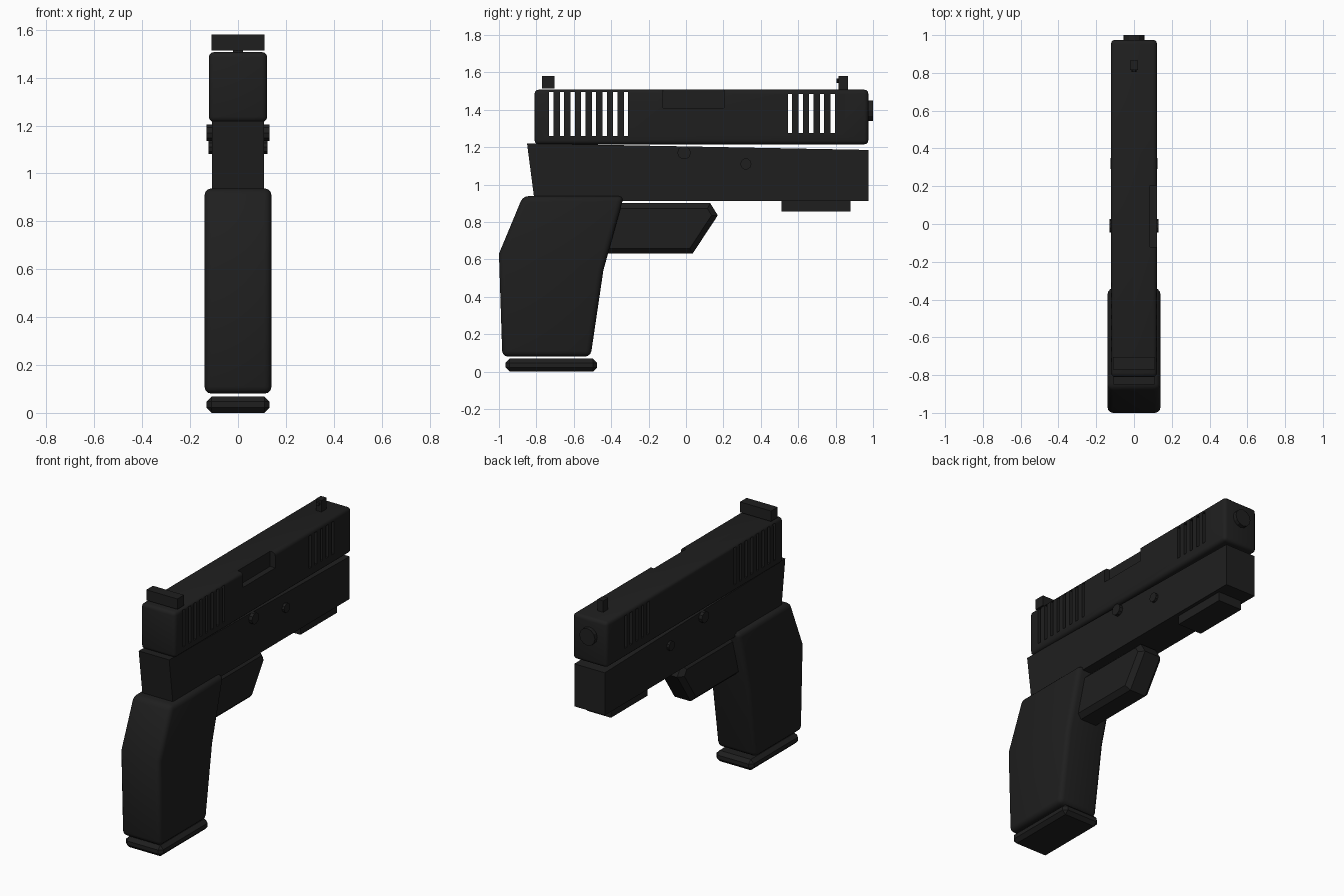
import bpy, bmesh, math
from mathutils import Matrix, Vector

if "Cube" in bpy.data.objects:
    bpy.data.objects.remove(bpy.data.objects["Cube"])

black = bpy.data.materials.new("matte_black")
black.diffuse_color = (0.0135, 0.0135, 0.0135, 1)
black.use_nodes = True
black.node_tree.nodes["Principled BSDF"].inputs["Base Color"].default_value = black.diffuse_color


def finish(name, bm, bevel=0.0, segments=1):
    """Turn a bmesh into an object, with an optional applied bevel."""
    bmesh.ops.recalc_face_normals(bm, faces=bm.faces)
    me = bpy.data.meshes.new(name)
    bm.to_mesh(me)
    bm.free()
    me.materials.append(black)
    ob = bpy.data.objects.new(name, me)
    bpy.context.collection.objects.link(ob)
    if bevel:
        mod = ob.modifiers.new("bevel", 'BEVEL')
        mod.width = bevel
        mod.segments = segments
        mod.limit_method = 'ANGLE'
        mod.angle_limit = math.radians(40)
        apply(ob)
    return ob


def select(ob):
    bpy.ops.object.select_all(action='DESELECT')
    ob.select_set(True)
    bpy.context.view_layer.objects.active = ob


def apply(ob):
    select(ob)
    for mod in list(ob.modifiers):
        bpy.ops.object.modifier_apply(modifier=mod.name)


def smooth(ob):
    select(ob)
    bpy.ops.object.shade_smooth_by_angle(angle=math.radians(35))


def add_box(bm, x0, x1, y0, y1, z0, z1):
    size = Matrix.Diagonal((x1 - x0, y1 - y0, z1 - z0, 1))
    mid = Matrix.Translation(((x0 + x1) / 2, (y0 + y1) / 2, (z0 + z1) / 2))
    bmesh.ops.create_cube(bm, size=1, matrix=mid @ size)


def box(name, half, y0, y1, z0, z1, **kw):
    bm = bmesh.new()
    add_box(bm, -half, half, y0, y1, z0, z1)
    return finish(name, bm, **kw)


def extrude(name, half, profile, chamfer=0.0, **kw):
    """Side profile (y, z) extruded across x; chamfer trims the side rims."""
    bm = bmesh.new()
    face = bm.faces.new([bm.verts.new((-half, y, z)) for y, z in profile])
    ext = bmesh.ops.extrude_face_region(bm, geom=[face])
    verts = [g for g in ext["geom"] if isinstance(g, bmesh.types.BMVert)]
    bmesh.ops.translate(bm, verts=verts, vec=(2 * half, 0, 0))
    if chamfer:
        rims = [e for e in bm.edges
                if abs(e.verts[0].co.x - e.verts[1].co.x) < 1e-6]
        bmesh.ops.bevel(bm, geom=rims, offset=chamfer, segments=1,
                        affect='EDGES', profile=0.5)
    return finish(name, bm, **kw)


def cylinder(name, axis, centre, radius, length, sides):
    bm = bmesh.new()
    rot = Vector((0, 0, 1)).rotation_difference(Vector(axis)).to_matrix().to_4x4()
    bmesh.ops.create_cone(bm, cap_ends=True, segments=sides, radius1=radius,
                          radius2=radius, depth=length,
                          matrix=Matrix.Translation(centre) @ rot)
    return finish(name, bm)


# Slide with rounded edges, grip slots cut through and a side port notch
slide = box("slide", 0.122, -0.81, 0.975, 1.215, 1.507, bevel=0.022, segments=3)
bm = bmesh.new()
for start, count, z0, z1 in ((-0.72, 8, 1.26, 1.495), (0.556, 5, 1.275, 1.483)):
    for i in range(count):
        y = start + i * 0.057
        add_box(bm, -0.3, 0.3, y - 0.0115, y + 0.0115, z0, z1)
add_box(bm, 0.085, 0.3, -0.123, 0.203, 1.41, 1.7)
cutter = finish("slide_cutter", bm)
cutter.hide_render = True
cut = slide.modifiers.new("cut", 'BOOLEAN')
cut.operation = 'DIFFERENCE'
cut.solver = 'EXACT'
cut.object = cutter
apply(slide)
bpy.data.objects.remove(cutter)
smooth(slide)

# Frame under the slide and accessory rail
extrude("frame", 0.108, [(-0.85, 1.22), (0.975, 1.185), (0.975, 0.913), (-0.81, 0.913)])
box("rail", 0.085, 0.51, 0.88, 0.855, 0.92)

# Grip and base plate
grip = extrude("grip", 0.14,
               [(-0.872, 0.938), (-0.332, 0.938), (-0.442, 0.54), (-0.51, 0.08),
                (-0.982, 0.08), (-1.0, 0.63)], bevel=0.03, segments=3)
smooth(grip)
box("base_plate", 0.132, -0.965, -0.475, 0.0, 0.069, bevel=0.022)

# Solid trigger guard block
extrude("trigger_guard", 0.085,
        [(-0.45, 0.90), (0.13, 0.90), (0.17, 0.835), (0.035, 0.63), (-0.45, 0.63)],
        chamfer=0.028)

# Sights
box("rear_sight", 0.11, -0.77, -0.703, 1.513, 1.58)
box("front_sight", 0.02, 0.815, 0.866, 1.50, 1.58)
cylinder("front_sight_bead", (0, 1, 0), (0, 0.814, 1.556), 0.012, 0.02, 8)

# Muzzle and cross pins
cylinder("muzzle", (0, 1, 0), (0, 0.97, 1.395), 0.055, 0.06, 12)
cylinder("rear_pin", (1, 0, 0), (0, -0.01, 1.17), 0.036, 0.262, 10)
cylinder("front_pin", (1, 0, 0), (0, 0.32, 1.11), 0.03, 0.248, 10)
